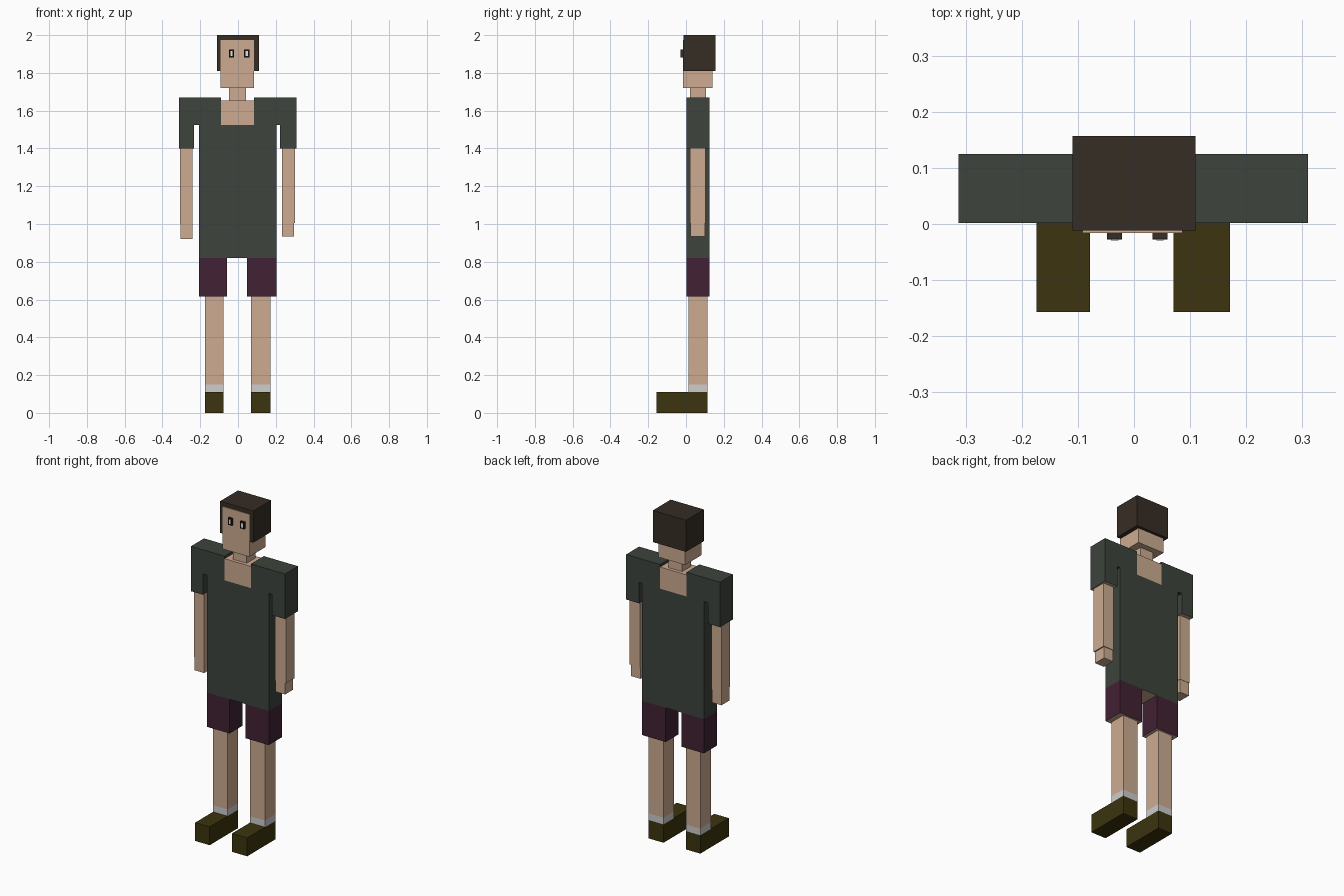
import bpy
import bmesh

cube = bpy.data.objects.get("Cube")
if cube:
    bpy.data.objects.remove(cube, do_unlink=True)


def material(name, r, g, b):
    mat = bpy.data.materials.new(name)
    mat.use_nodes = True
    mat.diffuse_color = (r, g, b, 1)
    bsdf = mat.node_tree.nodes["Principled BSDF"]
    bsdf.inputs["Base Color"].default_value = (r, g, b, 1)
    return mat


skin = material("skin", 0.61, 0.41, 0.285)
shirt_green = material("dark green cloth", 0.047, 0.056, 0.046)
shorts_plum = material("plum cloth", 0.054, 0.016, 0.034)
shoe_olive = material("olive leather", 0.045, 0.034, 0.0045)
hair_brown = material("dark brown hair", 0.037, 0.026, 0.018)
sock_grey = material("pale grey sock", 0.61, 0.61, 0.61)
eye_white = material("eye white", 0.9, 0.9, 0.9)
eye_black = material("eye black", 0.008, 0.008, 0.008)


def extrude_outline(name, outline, y, mat, underside=None, below=9):
    """Extrude an (x, z) outline along y; low faces looking down may differ."""
    bm = bmesh.new()
    face = bm.faces.new([bm.verts.new((px, y[0], pz)) for px, pz in outline])
    grown = bmesh.ops.extrude_face_region(bm, geom=[face])
    moved = [v for v in grown["geom"] if isinstance(v, bmesh.types.BMVert)]
    bmesh.ops.translate(bm, verts=moved, vec=(0, y[1] - y[0], 0))
    bmesh.ops.recalc_face_normals(bm, faces=bm.faces)
    mesh = bpy.data.meshes.new(name)
    mesh.materials.append(mat)
    if underside:
        mesh.materials.append(underside)
        for f in bm.faces:
            if f.normal.z < -0.5 and f.calc_center_median().z < below:
                f.material_index = 1
    bm.to_mesh(mesh)
    bm.free()
    obj = bpy.data.objects.new(name, mesh)
    bpy.context.scene.collection.objects.link(obj)
    return obj


def box(name, x, y, z, mat, underside=None):
    outline = [(x[0], z[0]), (x[1], z[0]), (x[1], z[1]), (x[0], z[1])]
    return extrude_outline(name, outline, y, mat, underside)


# Shirt: one silhouette with sleeves, armpit gaps and a square neckline
body_y = (0.002, 0.125)
armpit, top, hem, cuff = 1.525, 1.67, 0.82, 1.40
shirt_outline = [
    (-0.207, hem), (0.203, hem), (0.203, armpit), (0.223, armpit),
    (0.223, cuff), (0.31, cuff), (0.31, top), (0.084, top),
    (0.084, armpit), (-0.09, armpit), (-0.09, top), (-0.313, top),
    (-0.313, cuff), (-0.234, cuff), (-0.234, armpit), (-0.207, armpit),
]
extrude_outline("shirt", shirt_outline, body_y, shirt_green, skin, 1.5)

# Chest in the neckline, neck and head
box("chest", (-0.09, 0.084), body_y, (armpit, 1.655), skin)
box("neck", (-0.048, 0.042), (0.022, 0.105), (1.65, 1.73), skin)
box("head", (-0.092, 0.086), (-0.016, 0.14), (1.72, 1.975), skin)
box("hair", (-0.11, 0.11), (-0.012, 0.157), (1.81, 2.0), hair_brown)

# Eyes: dark blocks with a black face and a white plate
for side, x0 in (("right", -0.048), ("left", 0.033)):
    box(side + "_eye", (x0, x0 + 0.027), (-0.026, -0.01), (1.882, 1.924), hair_brown)
    box(side + "_pupil", (x0, x0 + 0.027), (-0.028, -0.026), (1.882, 1.924), eye_black)
    box(side + "_eye_white", (x0 + 0.007, x0 + 0.02), (-0.029, -0.028), (1.89, 1.916), eye_white)

# Arms and hands
box("right_arm", (-0.307, -0.24), (0.022, 0.102), (1.0, cuff), skin)
box("right_hand", (-0.305, -0.242), (0.024, 0.1), (0.92, 1.0), skin)
box("left_arm", (0.232, 0.303), (0.02, 0.104), (1.005, cuff), skin)
box("left_hand", (0.233, 0.296), (0.024, 0.1), (0.935, 1.005), skin)

# Legs: shorts, shin, sock and shoe on each side
for side, shorts_x, leg_x in (
    ("right", (-0.207, -0.057), (-0.174, -0.078)),
    ("left", (0.047, 0.203), (0.07, 0.171)),
):
    box(side + "_shorts", shorts_x, body_y, (0.615, hem), shorts_plum, skin)
    box(side + "_leg", leg_x, (0.012, 0.113), (0.15, 0.615), skin)
    box(side + "_sock", leg_x, (0.012, 0.113), (0.11, 0.15), sock_grey)
    box(side + "_shoe", leg_x, (-0.157, 0.113), (0, 0.11), shoe_olive)
